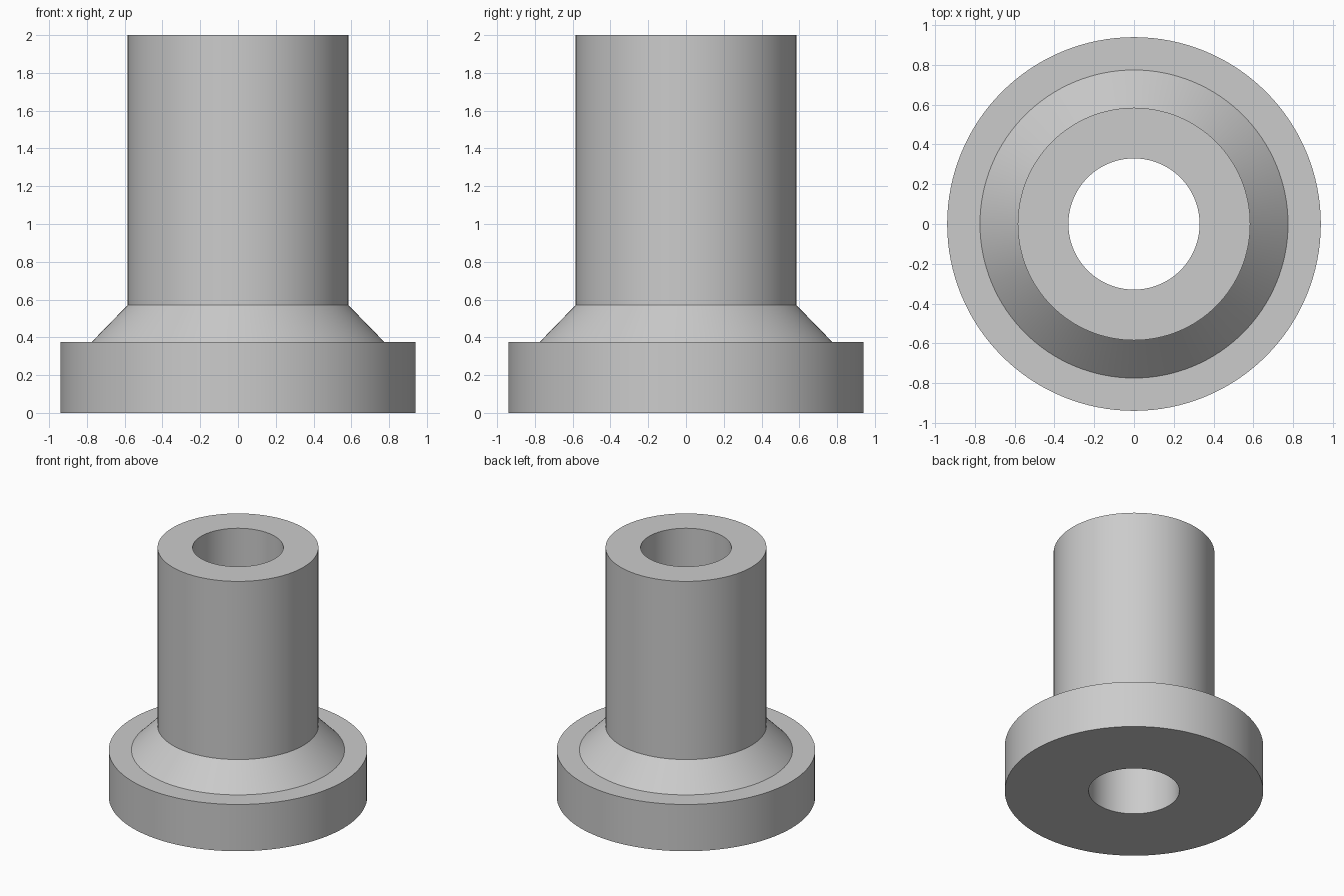
import bpy, bmesh, math

cube = bpy.data.objects.get("Cube")
if cube:
    bpy.data.objects.remove(cube, do_unlink=True)

SEGMENTS = 128
BORE, TUBE, FLARE, FLANGE = 0.33, 0.585, 0.775, 0.94
FLANGE_TOP, FLARE_TOP, HEIGHT = 0.375, 0.57, 2.0

# Single plain grey metal
grey = bpy.data.materials.new("light_grey")
grey.use_nodes = True
colour = (0.6, 0.6, 0.6, 1)
grey.diffuse_color = colour
grey.node_tree.nodes["Principled BSDF"].inputs["Base Color"].default_value = colour

# Closed half section: flange, conical flare, tube and straight through bore
profile = [
    (BORE, 0), (FLANGE, 0), (FLANGE, FLANGE_TOP), (FLARE, FLANGE_TOP),
    (TUBE, FLARE_TOP), (TUBE, HEIGHT), (BORE, HEIGHT),
]

# Revolve the section about the vertical axis
bm = bmesh.new()
rings = []
for i in range(SEGMENTS):
    a = math.tau * i / SEGMENTS
    rings.append([bm.verts.new((r * math.cos(a), r * math.sin(a), z)) for r, z in profile])
for i, ring in enumerate(rings):
    following = rings[(i + 1) % SEGMENTS]
    for j in range(len(profile)):
        k = (j + 1) % len(profile)
        bm.faces.new((ring[j], following[j], following[k], ring[k]))
bmesh.ops.recalc_face_normals(bm, faces=bm.faces)

mesh = bpy.data.meshes.new("flanged_bushing")
bm.to_mesh(mesh)
bm.free()
mesh.materials.append(grey)
bushing = bpy.data.objects.new("flanged_bushing", mesh)
bpy.context.collection.objects.link(bushing)

# Smooth round walls with crisp rims
bpy.ops.object.select_all(action="DESELECT")
bushing.select_set(True)
bpy.context.view_layer.objects.active = bushing
bpy.ops.object.shade_smooth_by_angle(angle=math.radians(30))
